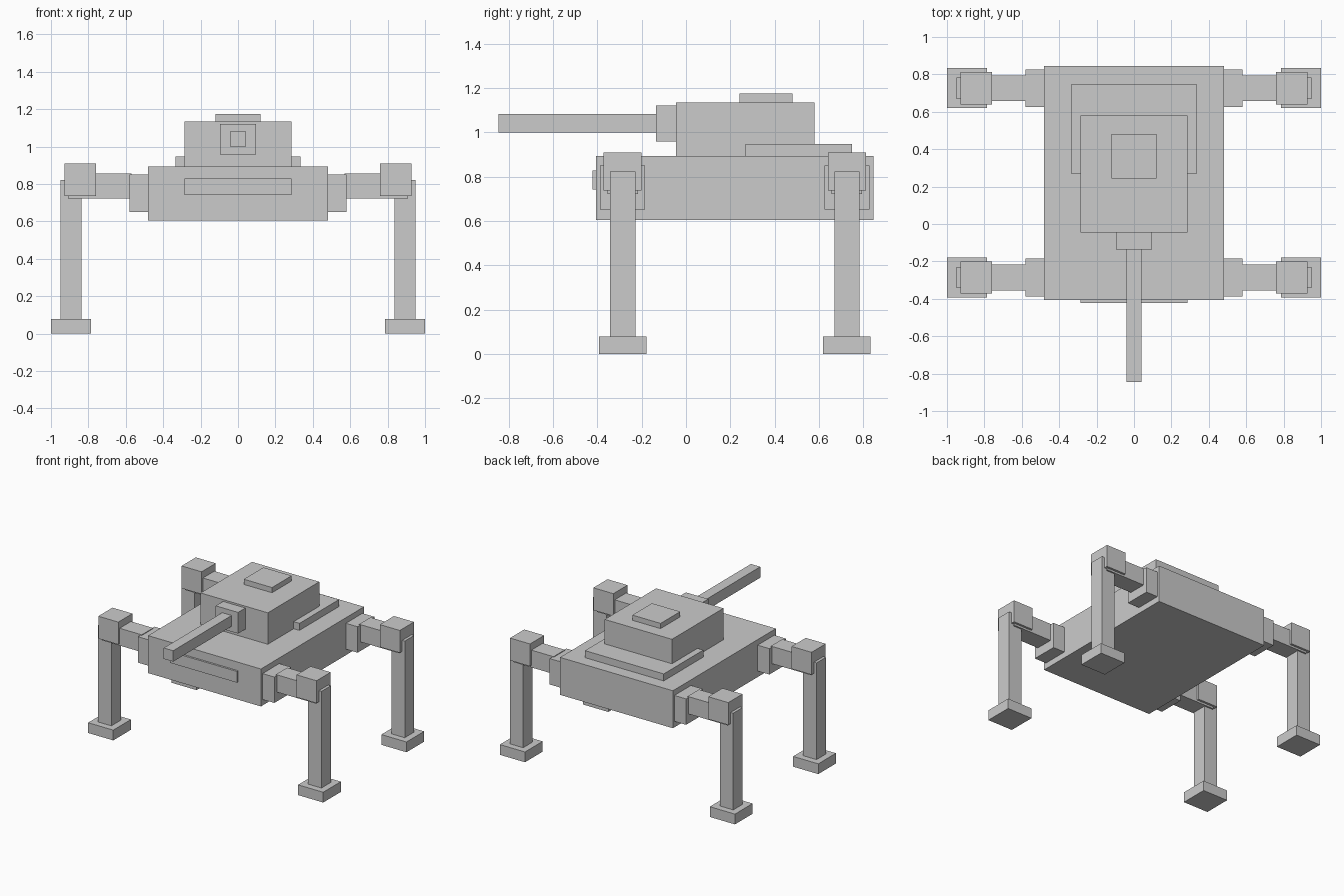
import bpy
import bmesh
from mathutils import Vector

if "Cube" in bpy.data.objects:
    bpy.data.objects.remove(bpy.data.objects["Cube"])


def box(name, x, y, z):
    """Flat-faced box from (min, max) ranges on each axis."""
    lo, hi = Vector((x[0], y[0], z[0])), Vector((x[1], y[1], z[1]))
    bm = bmesh.new()
    bmesh.ops.create_cube(bm, size=1)
    bmesh.ops.scale(bm, vec=hi - lo, verts=bm.verts)
    mesh = bpy.data.meshes.new(name)
    bm.to_mesh(mesh)
    bm.free()
    obj = bpy.data.objects.new(name, mesh)
    obj.location = (lo + hi) / 2
    bpy.context.collection.objects.link(obj)
    return obj


def centred(c, half):
    return (c - half, c + half)


# Hull and its front plate
box("hull", (-0.48, 0.48), (-0.407, 0.845), (0.605, 0.893))
box("front_plate", (-0.285, 0.285), (-0.422, -0.40), (0.742, 0.828))

# Turret, rear deck, hatch and gun
box("rear_deck", (-0.335, 0.335), (0.268, 0.749), (0.88, 0.947))
box("turret", (-0.286, 0.286), (-0.046, 0.579), (0.885, 1.135))
box("hatch", (-0.12, 0.12), (0.242, 0.48), (1.125, 1.175))
box("gun_mantlet", (-0.095, 0.095), (-0.135, -0.04), (0.958, 1.121))
box("gun_barrel", (-0.04, 0.04), (-0.845, -0.13), (0.999, 1.083))

# Four legs: (part, inner x, outer x, half depth, z range), mirrored left/right
leg_parts = [
    ("hip", 0.47, 0.58, 0.101, (0.651, 0.85)),
    ("upper_arm", 0.57, 0.91, 0.069, (0.722, 0.855)),
    ("knee", 0.758, 0.928, 0.086, (0.737, 0.909)),
    ("lower_leg", 0.837, 0.95, 0.057, (0.07, 0.822)),
    ("foot", 0.786, 1.0, 0.107, (0.0, 0.079)),
]
for end, yc in (("front", -0.286), ("rear", 0.726)):
    for side, s in (("right", 1), ("left", -1)):
        for part, x0, x1, half, z in leg_parts:
            x = sorted((s * x0, s * x1))
            box(f"{end}_{side}_{part}", x, centred(yc, half), z)
